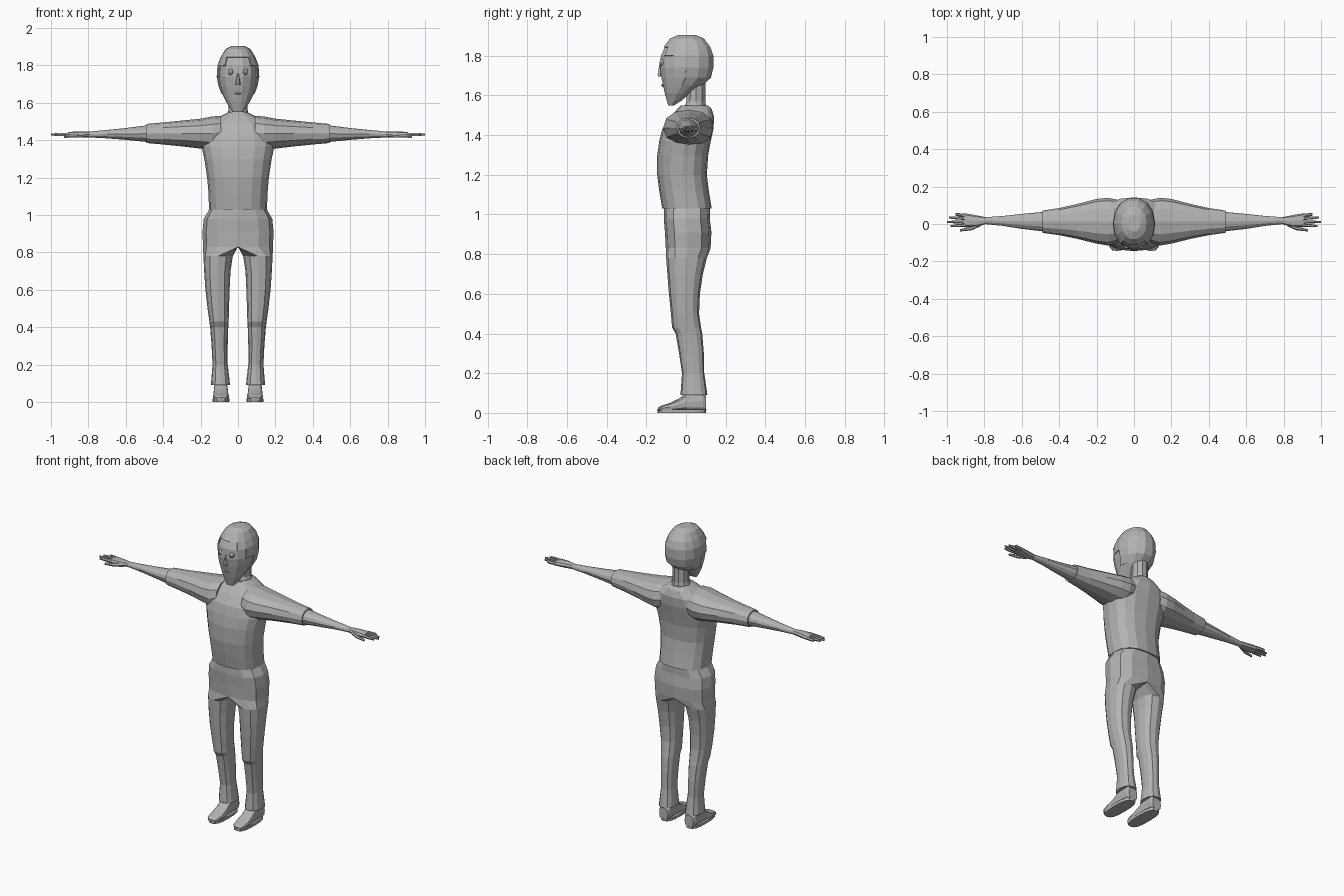
import bpy, bmesh, math
from mathutils import Vector

if "Cube" in bpy.data.objects:
    bpy.data.objects.remove(bpy.data.objects["Cube"])

grey = bpy.data.materials.new("plain grey")
grey.diffuse_color = (0.45, 0.45, 0.45, 1)
grey.use_nodes = True
grey.node_tree.nodes["Principled BSDF"].inputs["Base Color"].default_value = grey.diffuse_color
AXES = {"x": (0, 1, 2), "y": (1, 0, 2), "z": (2, 0, 1)}


def finish(bm, name, mirror=False):
    bmesh.ops.recalc_face_normals(bm, faces=bm.faces)
    me = bpy.data.meshes.new(name)
    bm.to_mesh(me)
    bm.free()
    me.materials.append(grey)
    ob = bpy.data.objects.new(name, me)
    bpy.context.collection.objects.link(ob)
    if mirror:
        mod = ob.modifiers.new("mirror", "MIRROR")
        mod.use_clip = True
        mod.merge_threshold = 0.0005
    return ob


def power(v, p):
    return math.copysign(abs(v) ** (2 / p), v)


def skin(bm, rings, caps=True):
    """Bridge successive rings of points with quads."""
    n = len(rings[0])
    vs = [[bm.verts.new(p) for p in r] for r in rings]
    for a, b in zip(vs, vs[1:]):
        for k in range(n):
            bm.faces.new((a[k], a[(k + 1) % n], b[(k + 1) % n], b[k]))
    if caps:
        bm.faces.new(vs[0])
        bm.faces.new(vs[-1])


def loft(name, axis, sections, n=12, p=2.0, mirror=False, bm=None):
    """Each section: position, then min/max on the two other axes."""
    i, j, k = AXES[axis]
    rings = []
    for pos, a0, a1, b0, b1 in sections:
        ring = []
        for s in range(n):
            t = 2 * math.pi * s / n
            v = Vector()
            v[i] = pos
            v[j] = (a0 + a1) / 2 + (a1 - a0) / 2 * power(math.cos(t), p)
            v[k] = (b0 + b1) / 2 + (b1 - b0) / 2 * power(math.sin(t), p)
            ring.append(v)
        rings.append(ring)
    own = bm is None
    bm = bm or bmesh.new()
    skin(bm, rings)
    return finish(bm, name, mirror) if own else None


def sym(rows):
    return [(z, -w, w, y0, y1) for z, w, y0, y1 in rows]


# shirt body joined with both sleeves
shirt = loft("shirt", "z", sym([
    (1.03, .155, -.12, .13), (1.12, .158, -.135, .115), (1.2, .165, -.145, .105),
    (1.3, .18, -.145, .112), (1.37, .195, -.135, .125), (1.43, .19, -.12, .138),
    (1.49, .155, -.08, .142), (1.53, .09, -.045, .13), (1.55, .05, -.025, .112)]),
    n=16, p=2.5)
sleeves = loft("sleeves", "x", [
    (.09, -.10, .13, 1.36, 1.53), (.14, -.115, .14, 1.345, 1.527),
    (.2, -.105, .134, 1.355, 1.515), (.3, -.08, .108, 1.367, 1.505),
    (.4, -.06, .085, 1.377, 1.495), (.49, -.047, .072, 1.385, 1.487)],
    p=2.2, mirror=True)
join = shirt.modifiers.new("join", "BOOLEAN")
join.operation, join.solver, join.object = "UNION", "EXACT", sleeves
bpy.context.view_layer.objects.active = shirt
bpy.ops.object.modifier_apply(modifier="join")
bpy.data.objects.remove(sleeves)

# forearms
loft("forearms", "x", [
    (.48, -.04, .065, 1.39, 1.48), (.6, -.026, .054, 1.402, 1.465),
    (.7, -.01, .043, 1.41, 1.455), (.8, .0, .036, 1.415, 1.446)], mirror=True)

# hands: palm, four fingers and a thumb
bm = bmesh.new()
loft("", "x", [(.79, .0, .036, 1.416, 1.446), (.84, -.014, .046, 1.414, 1.447),
               (.89, -.016, .055, 1.415, 1.445), (.91, -.014, .056, 1.418, 1.442)],
     n=8, p=2.5, bm=bm)
for y, drift, tip in ((.047, .007, .955), (.03, .005, .988), (.011, 0, 1.0), (-.006, -.006, .982)):
    loft("", "x", [(.9, y - .009, y + .009, 1.42, 1.441),
                   (.95, y + drift / 2 - .008, y + drift / 2 + .008, 1.421, 1.441),
                   (tip, y + drift - .005, y + drift + .005, 1.424, 1.436)],
         n=6, bm=bm)
loft("", "x", [(.82, -.012, .012, 1.415, 1.44), (.87, -.034, -.012, 1.412, 1.434),
               (.93, -.04, -.028, 1.412, 1.426)], n=6, bm=bm)
finish(bm, "hands", True)

# trousers: one half, split into a leg below the crotch, then mirrored
rings = []
for z, w, y0, y1 in [(1.04, .148, -.112, .122), (.98, .183, -.112, .12),
                     (.91, .19, -.106, .128), (.83, .187, -.102, .124)]:
    yc, ry = (y0 + y1) / 2, (y1 - y0) / 2
    ring = []
    for k in range(-3, 9):
        if k <= 3:
            t = k * math.pi / 6
            ring.append(Vector((w * power(math.cos(t), 2.6) if abs(k) < 3 else 0,
                                yc + ry * power(math.sin(t), 2.6), z)))
        else:
            ring.append(Vector((0, y1 - (k - 3) / 6 * (y1 - y0), z)))
    rings.append(ring)
for z, x0, x1, y0, y1 in [(.78, .028, .185, -.1, .105), (.7, .04, .181, -.094, .085),
                          (.6, .045, .174, -.086, .07), (.5, .048, .163, -.076, .066),
                          (.43, .05, .153, -.07, .076), (.4, .052, .149, -.052, .082),
                          (.3, .055, .141, -.035, .09), (.2, .055, .136, -.02, .092),
                          (.09, .042, .145, -.028, .108)]:
    ring = []
    for k in range(-3, 9):
        t = k * math.pi / 6
        ring.append(Vector(((x0 + x1) / 2 + (x1 - x0) / 2 * power(math.cos(t), 2.4),
                            (y0 + y1) / 2 + (y1 - y0) / 2 * power(math.sin(t), 2.4), z)))
    rings.append(ring)
bm = bmesh.new()
skin(bm, rings)
inner = [f for f in bm.faces if all(abs(v.co.x) < 1e-4 for v in f.verts)]
bmesh.ops.delete(bm, geom=inner, context="FACES")
finish(bm, "trousers", True)

# shoes with flat soles
loft("shoes", "y", [
    (.1, .06, .122, .01, .085), (.085, .053, .13, .01, .105), (.0, .053, .13, .01, .1),
    (-.035, .051, .131, .01, .072), (-.08, .048, .134, .01, .05),
    (-.125, .055, .13, .01, .036), (-.142, .07, .115, .01, .025)],
    p=3, mirror=True)
loft("soles", "z", [(0, .047, .135, -.143, .1), (.018, .046, .136, -.146, .103)],
     n=16, p=2.8, mirror=True)

# neck
loft("neck", "z", sym([(1.52, .06, -.02, .11), (1.57, .05, .0, .1), (1.67, .05, .005, .1)]),
     n=10)

# head with a long tapering jaw
head = [(1.55, .028, -.09, -.06), (1.575, .045, -.098, -.02), (1.61, .066, -.108, .02),
        (1.65, .085, -.118, .08), (1.69, .1, -.127, .122), (1.74, .109, -.134, .134),
        (1.8, .105, -.13, .134), (1.845, .088, -.108, .118),
        (1.88, .062, -.075, .085), (1.897, .03, -.035, .045)]
loft("head", "z", sym(head), n=14, p=2.15)

# hair: thin shell over the crown and back of the head
bm = bmesh.new()
g = .007
loft("", "z", sym([(z + (g if z > 1.86 else 0), w + g * .7, y0 - g, y1 + g)
                   for z, w, y0, y1 in head[3:]]), n=14, p=2.15, bm=bm)
bare = []
for f in bm.faces:
    c = f.calc_center_median()
    limit = -.005 if c.z < 1.74 else -.06 if c.z < 1.82 else -.085
    if (c.y < limit and c.z < 1.86) or c.z < 1.655:
        bare.append(f)
bmesh.ops.delete(bm, geom=bare, context="FACES")
hair = finish(bm, "hair")
shell = hair.modifiers.new("thickness", "SOLIDIFY")
shell.thickness = .006

# eyes
bm = bmesh.new()
bmesh.ops.create_uvsphere(bm, u_segments=10, v_segments=8, radius=.017)
bmesh.ops.translate(bm, verts=bm.verts, vec=(.038, -.117, 1.765))
finish(bm, "eyes", True)

# nose wedge and lips
loft("nose", "z", sym([(1.695, .014, -.143, -.115), (1.705, .013, -.145, -.115),
                       (1.76, .005, -.135, -.115)]), n=6)
loft("lips", "z", sym([(1.642, .01, -.118, -.1), (1.65, .022, -.124, -.1),
                       (1.658, .01, -.122, -.1)]), n=8)
